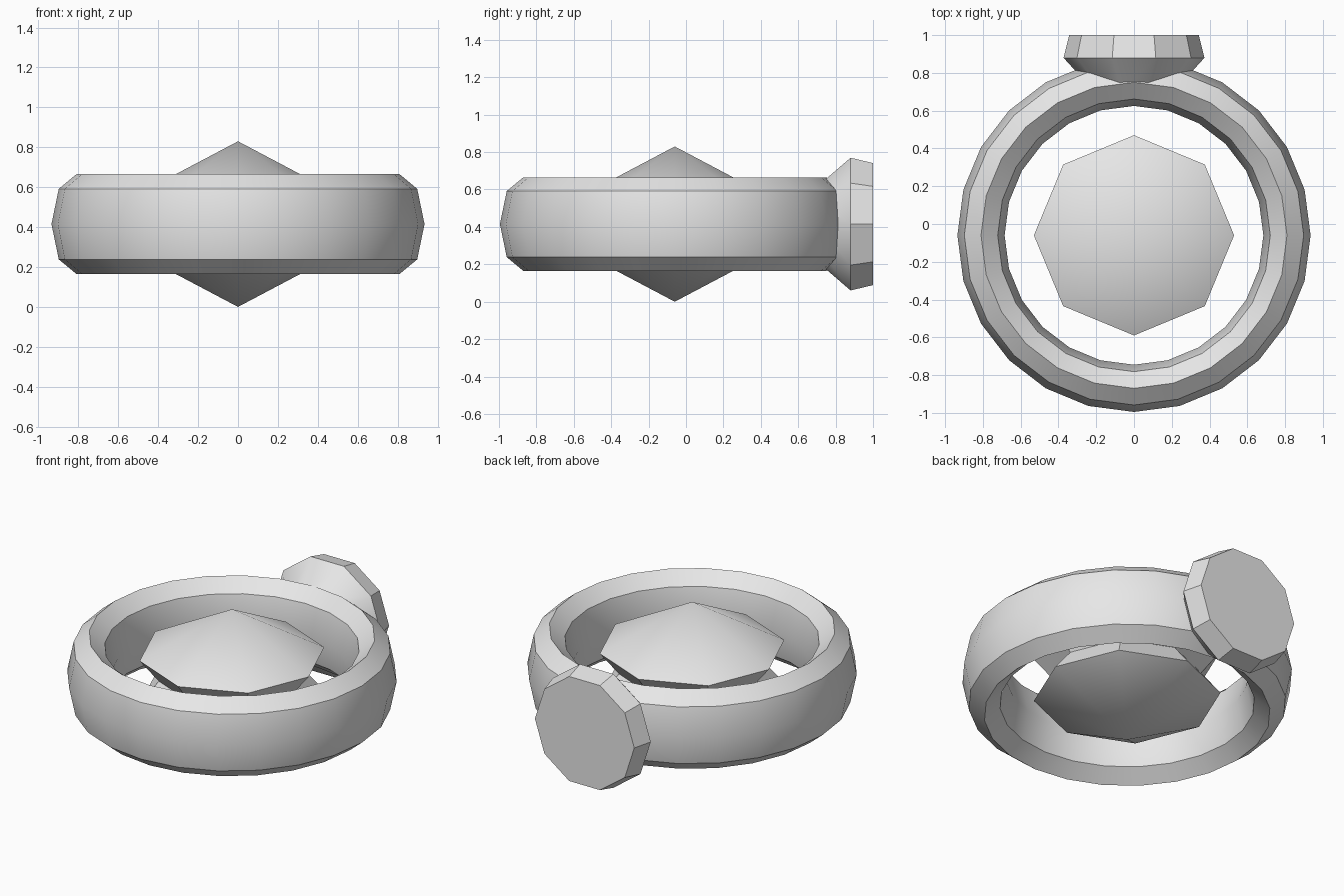
import bpy, bmesh, math
from mathutils import Matrix

if "Cube" in bpy.data.objects:
    bpy.data.objects.remove(bpy.data.objects["Cube"])

CENTRE = (0, -0.06, 0.415)

grey = bpy.data.materials.new("light_grey")
grey.diffuse_color = (0.8, 0.8, 0.8, 1)
grey.use_nodes = True
grey.node_tree.nodes["Principled BSDF"].inputs["Base Color"].default_value = grey.diffuse_color


def lathe(name, profile, sides, matrix, closed=False):
    """Spin (radius, height) points around z; radius 0 makes a point,
    open ends are capped, a closed profile makes a hoop."""
    bm = bmesh.new()
    rows = []
    for r, h in profile:
        if r == 0:
            rows.append([bm.verts.new((0, 0, h))] * sides)
        else:
            rows.append([bm.verts.new((r * math.cos(math.tau * i / sides),
                                       r * math.sin(math.tau * i / sides), h))
                         for i in range(sides)])
    pairs = list(zip(rows, rows[1:] + rows[:1])) if closed else list(zip(rows, rows[1:]))
    for a, b in pairs:
        for i in range(sides):
            j = (i + 1) % sides
            corners = list(dict.fromkeys((a[i], a[j], b[j], b[i])))
            bm.faces.new(corners)
    if not closed:
        for row, (r, h) in zip((rows[0], rows[-1]), (profile[0], profile[-1])):
            if r > 0:
                bm.faces.new(row)
    bmesh.ops.recalc_face_normals(bm, faces=bm.faces)
    bm.transform(matrix)
    mesh = bpy.data.meshes.new(name)
    bm.to_mesh(mesh)
    bm.free()
    mesh.materials.append(grey)
    obj = bpy.data.objects.new(name, mesh)
    bpy.context.collection.objects.link(obj)
    bpy.ops.object.select_all(action='DESELECT')
    obj.select_set(True)
    bpy.context.view_layer.objects.active = obj
    bpy.ops.object.shade_smooth_by_angle(angle=math.radians(30))
    return obj


at_centre = Matrix.Translation(CENTRE)

# Hoop with a tall eight-sided oval section
section = [(0.81 + 0.125 * math.cos(math.tau * k / 8),
            0.25 * math.sin(math.tau * k / 8)) for k in range(8)]
lathe("hoop", section, 24, at_centre, closed=True)

# Double-pointed gem with a pinched waist
lathe("gem", [(0, -0.415), (0.53, -0.135), (0.42, 0), (0.53, 0.135), (0, 0.415)],
      8, at_centre)

# Ten-sided stud set into the back of the hoop (local z points to +y)
stud_frame = Matrix.Translation((0, 0, 0.415)) @ Matrix.Rotation(-math.pi / 2, 4, 'X')
lathe("stud", [(0.21, 0.70), (0.373, 0.88), (0.343, 1.0)], 10, stud_frame)
